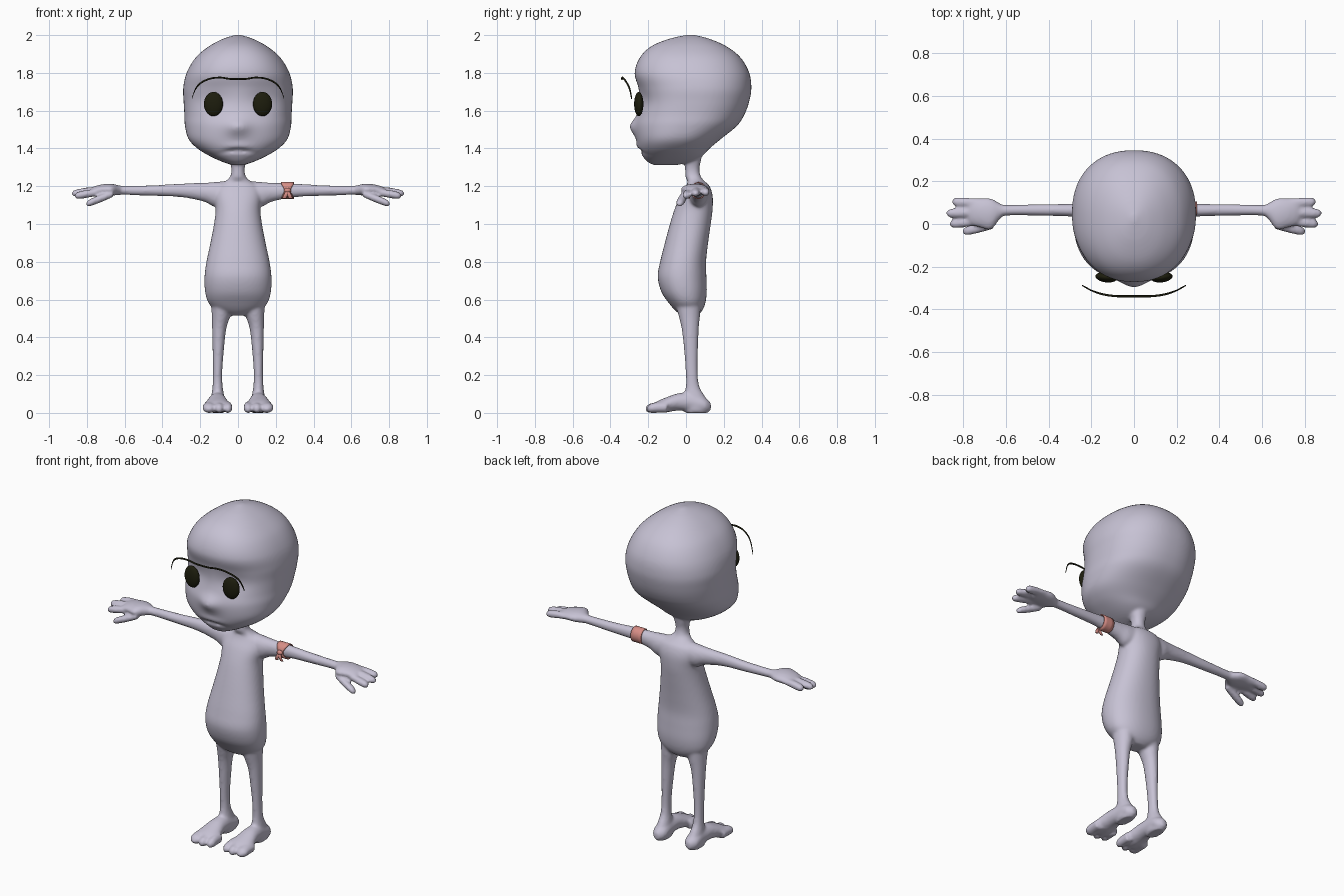
import bpy, bmesh, math
from mathutils import Matrix, Vector


def material(name, rgb):
    m = bpy.data.materials.new(name)
    m.diffuse_color = (*rgb, 1)
    return m


SKIN = material("lavender skin", (0.57, 0.54, 0.66))
DARK = material("dark olive", (0.012, 0.012, 0.004))
PINK = material("salmon cloth", (0.68, 0.27, 0.24))


def finish(name, bm, mat):
    bmesh.ops.recalc_face_normals(bm, faces=bm.faces)
    for f in bm.faces:
        f.smooth = True
    me = bpy.data.meshes.new(name)
    bm.to_mesh(me)
    bm.free()
    me.materials.append(mat)
    ob = bpy.data.objects.new(name, me)
    bpy.context.collection.objects.link(ob)
    return ob


def spline(rows, steps):
    """Catmull-Rom interpolation through rows of numbers."""
    out = []
    for i in range(len(rows) - 1):
        p0, p1, p2, p3 = (rows[max(i - 1, 0)], rows[i], rows[i + 1],
                          rows[min(i + 2, len(rows) - 1)])
        for s in range(steps):
            t = s / steps
            out.append([0.5 * (2 * b + (c - a) * t + (2 * a - 5 * b + 4 * c - d) * t * t
                               + (3 * b - a - 3 * c + d) * t ** 3)
                        for a, b, c, d in zip(p0, p1, p2, p3)])
    return out + [list(rows[-1])]


def tube(bm, axis, rows, side=1, n=2.0, segs=24, steps=4, deform=None):
    """Loft of rows (position on axis, two centre coords, two radii)."""
    rings = []
    for t, c1, c2, r1, r2 in spline(rows, steps):
        ring = []
        for k in range(segs):
            a = 2 * math.pi * k / segs
            ca, sa = math.cos(a), math.sin(a)
            u = c1 + max(r1, .001) * math.copysign(abs(ca) ** (2 / n), ca)
            v = c2 + max(r2, .001) * math.copysign(abs(sa) ** (2 / n), sa)
            co = Vector({'x': (t, u, v), 'y': (u, t, v), 'z': (u, v, t)}[axis])
            if deform:
                co = deform(co)
            co.x *= side
            ring.append(bm.verts.new(co))
        rings.append(ring)
    for a, b in zip(rings, rings[1:]):
        for k in range(segs):
            j = (k + 1) % segs
            bm.faces.new((a[k], a[j], b[j], b[k]))
    bm.faces.new(rings[0])
    bm.faces.new(rings[-1])


def upright(rows):
    """(z, half width, y front, y back) -> centred tube rows."""
    return [(z, 0, (f + b) / 2, w, (b - f) / 2) for z, w, f, b in rows]


def bump(d, s):
    return math.exp(-(d / s) ** 2)


def face_shape(co):
    """Nose bump, shallow eye sockets and mouth groove."""
    if co.y < -0.08:
        x, z = co.x, co.z
        co.y -= 0.03 * bump(x, .06) * bump(z - 1.515, .045)
        co.y += 0.014 * bump(abs(x) - .13, .08) * bump(z - 1.65, .07)
        co.y += 0.018 * bump(x, .075) * bump(z - 1.39 + 1.5 * x * x, .010)
        co.y -= 0.008 * bump(x, .07) * bump(z - 1.412, .016)
    return co


body = bmesh.new()

# head
tube(body, 'z', upright([
    (1.312, .03, -.17, -.05), (1.33, .085, -.205, .03), (1.36, .15, -.23, .085),
    (1.40, .215, -.25, .125), (1.45, .262, -.262, .185), (1.52, .281, -.268, .27),
    (1.58, .284, -.257, .31), (1.65, .288, -.246, .335), (1.72, .290, -.252, .346),
    (1.80, .272, -.272, .335), (1.88, .225, -.245, .29), (1.94, .155, -.185, .215),
    (1.98, .08, -.09, .125), (2.002, .01, .01, .04)]),
    n=2.25, segs=96, steps=8, deform=face_shape)

# torso and neck
tube(body, 'z', upright([
    (.515, .05, -.02, .06), (.54, .11, -.055, .085), (.58, .155, -.09, .102),
    (.64, .174, -.13, .11), (.72, .177, -.15, .108), (.80, .167, -.137, .106),
    (.90, .146, -.112, .117), (1.0, .127, -.085, .131), (1.08, .118, -.06, .141),
    (1.15, .125, -.03, .141), (1.20, .11, 0, .125), (1.225, .07, .008, .1),
    (1.25, .042, -.003, .079), (1.29, .035, -.005, .071), (1.34, .046, -.01, .08),
    (1.40, .06, -.02, .09)]), n=2.2, segs=48)

for side in (1, -1):
    # arm and palm
    tube(body, 'x', [
        (.03, .065, 1.167, .055, .06), (.12, .065, 1.157, .05, .066),
        (.18, .065, 1.168, .04, .05), (.30, .065, 1.178, .03, .036),
        (.45, .066, 1.177, .027, .028), (.60, .064, 1.178, .025, .024),
        (.63, .06, 1.179, .038, .026), (.67, .047, 1.182, .073, .031),
        (.72, .052, 1.181, .069, .029), (.77, .06, 1.174, .06, .022),
        (.785, .06, 1.172, .02, .01)], side)
    # three fingers and thumb: (start xyz, tip xyz)
    for a, b in (((.72, .098, 1.183), (.855, .104, 1.165)),
                 ((.72, .055, 1.183), (.882, .050, 1.160)),
                 ((.72, .015, 1.172), (.866, .000, 1.148)),
                 ((.66, -.005, 1.160), (.805, -.036, 1.105))):
        a, b = Vector(a), Vector(b)
        rows = [(*a.lerp(b, t), .023 * k, .021 * k)
                for t, k in ((0, .8), (.35, .95), (.65, 1), (.9, .85), (1, .25))]
        tube(body, 'x', rows, side)
    # leg
    tube(body, 'z', [
        (.60, .085, .01, .06, .07), (.52, .089, .017, .05, .058),
        (.45, .099, .022, .038, .046), (.35, .104, .026, .031, .038),
        (.22, .108, .030, .025, .032), (.14, .108, .035, .027, .036),
        (.08, .107, .045, .036, .06), (.03, .107, .055, .042, .07),
        (.0, .107, .055, .034, .06)], side)
    # foot
    tube(body, 'y', [
        (.132, .106, .033, .014, .02), (.10, .106, .040, .042, .04),
        (.03, .107, .056, .044, .05), (-.04, .109, .058, .05, .046),
        (-.10, .110, .044, .064, .040), (-.15, .110, .032, .072, .031),
        (-.17, .110, .03, .05, .018)], side)
    # toes: (x, tip y, radius)
    for x, tip, r in ((.053, -.205, .023), (.100, -.215, .023), (.153, -.208, .034)):
        tube(body, 'y', [(-.10, x, .03, r, .03), (-.15, x, .029, r, .029),
                         (tip + .02, x, .024, r * .95, .024),
                         (tip, x, .020, r * .4, .01)], side)

skin = finish("body", body, SKIN)
fuse = skin.modifiers.new("fuse", 'REMESH')
fuse.mode = 'VOXEL'
fuse.voxel_size = 0.008
fuse.use_smooth_shade = True
relax = skin.modifiers.new("relax", 'SMOOTH')
relax.factor = 0.5
relax.iterations = 6

# eyes
for side, name in ((1, "left_eye"), (-1, "right_eye")):
    bm = bmesh.new()
    bmesh.ops.create_uvsphere(
        bm, u_segments=32, v_segments=20, radius=1,
        matrix=Matrix.Translation((.13 * side, -.25, 1.635))
        @ Matrix.Rotation(.12 * side, 4, 'Z') @ Matrix.Diagonal((.051, .024, .064, 1)))
    finish(name, bm, DARK)

# single long brow line, floating in front of the forehead
half = [(.243, -.288, 1.667, .003, .006), (.225, -.298, 1.715, .004, .007),
        (.195, -.314, 1.748, .004, .006), (.145, -.330, 1.770, .005, .005),
        (.09, -.338, 1.775, .005, .005), (.04, -.339, 1.768, .005, .005)]
bm = bmesh.new()
tube(bm, 'x', [(-r[0], *r[1:]) for r in half] + half[::-1], segs=10)
finish("brow", bm, DARK)

# arm band, narrower at the front where it is tied
bm = bmesh.new()
loops = []
for k in range(40):
    a = 2 * math.pi * k / 40
    w = .034 * (1 - .5 * bump(math.remainder(a - math.pi, 2 * math.pi), .7))
    y, z = .065 + .040 * math.cos(a), 1.177 + .045 * math.sin(a)
    loops.append([bm.verts.new((.262 + w * s, y, z)) for s in (-1, -.4, .4, 1)])
for a, b in zip(loops, loops[1:] + loops[:1]):
    for i in range(3):
        bm.faces.new((a[i], a[i + 1], b[i + 1], b[i]))
band = finish("arm_band", bm, PINK)
thick = band.modifiers.new("thickness", 'SOLIDIFY')
thick.thickness = 0.006

# knot and two hanging tails
bm = bmesh.new()
bmesh.ops.create_uvsphere(bm, u_segments=16, v_segments=10, radius=1,
                          matrix=Matrix.Translation((.262, .022, 1.178))
                          @ Matrix.Diagonal((.018, .012, .014, 1)))
for s in (-1, 1):
    tube(bm, 'z', [(1.178, .262, .02, .008, .005), (1.155, .262 + .009 * s, .013, .011, .005),
                   (1.134, .262 + .017 * s, .017, .011, .004)], segs=12)
finish("band_knot", bm, PINK)
